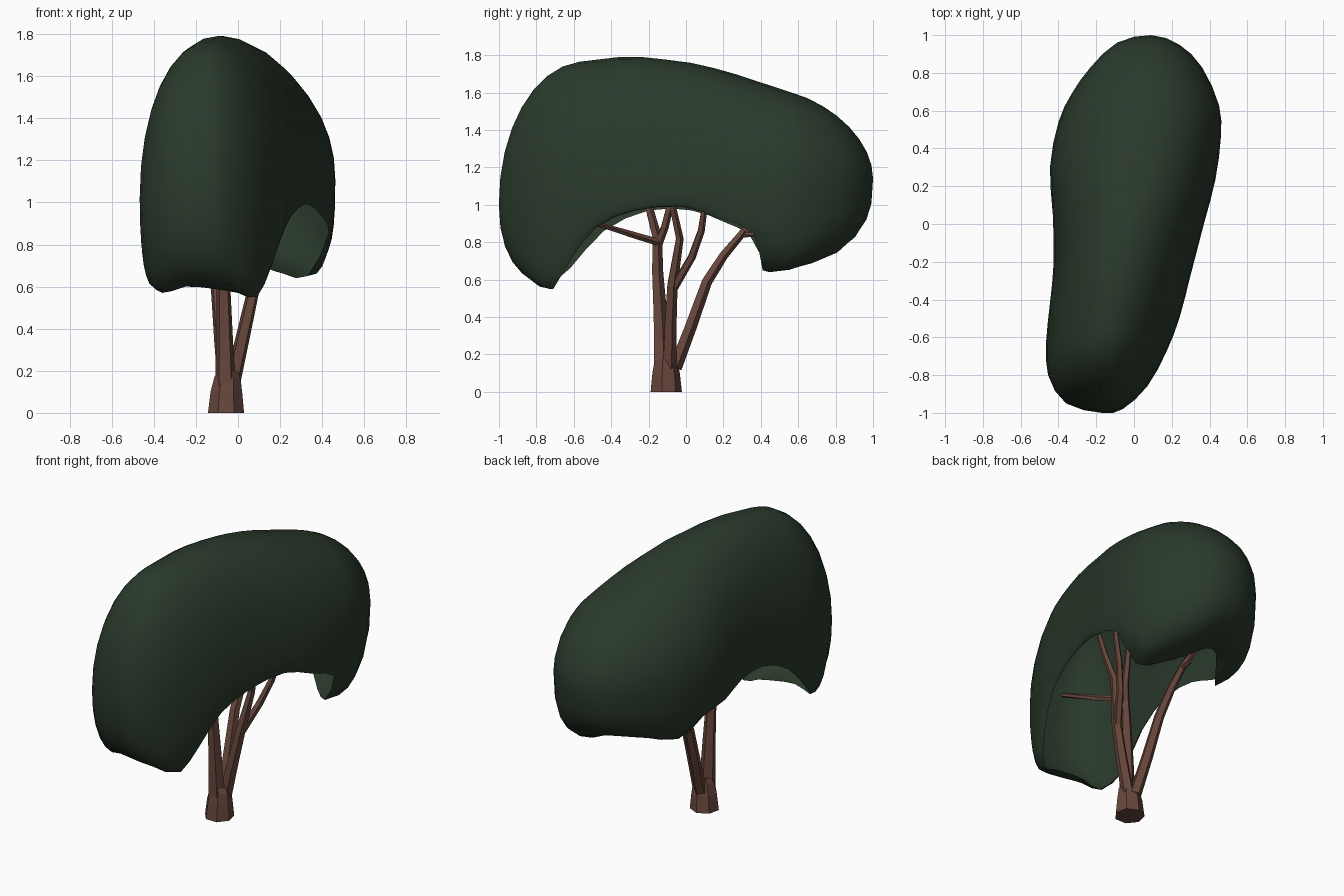
import bpy, bmesh, math
from mathutils import Vector

if "Cube" in bpy.data.objects:
    bpy.data.objects.remove(bpy.data.objects["Cube"])


def material(name, rgb):
    m = bpy.data.materials.new(name)
    m.diffuse_color = (*rgb, 1)
    m.use_nodes = True
    m.node_tree.nodes["Principled BSDF"].inputs["Base Color"].default_value = m.diffuse_color
    return m


LEAF = material("dark leaf green", (0.023, 0.041, 0.024))
BARK = material("brown bark", (0.135, 0.062, 0.045))


def finish(bm, name, mat, smooth=False):
    me = bpy.data.meshes.new(name)
    bm.to_mesh(me)
    bm.free()
    me.materials.append(mat)
    for p in me.polygons:
        p.use_smooth = smooth
    ob = bpy.data.objects.new(name, me)
    bpy.context.collection.objects.link(ob)
    return ob


# Branches: tapered tubes along a path of (x, y, z, radius)
def limb(name, path, sides=5, thick=1.12):
    bm = bmesh.new()
    pts = [Vector(p[:3]) for p in path]
    rings = []
    for i, p in enumerate(pts):
        d = (pts[min(i + 1, len(pts) - 1)] - pts[max(i - 1, 0)]).normalized()
        if p.z == 0:
            d = Vector((0, 0, 1))
        u = Vector((0, 1, 0)) if abs(d.y) < 0.8 else Vector((1, 0, 0))
        u = (u - d * u.dot(d)).normalized()
        v = d.cross(u)
        r = path[i][3] * thick
        rings.append([bm.verts.new(p + r * (math.cos(a) * u + math.sin(a) * v))
                      for a in (2 * math.pi * k / sides for k in range(sides))])
    for a, b in zip(rings, rings[1:]):
        for k in range(sides):
            j = (k + 1) % sides
            bm.faces.new((a[k], a[j], b[j], b[k]))
    bm.faces.new(rings[0][::-1])
    bm.faces.new(rings[-1])
    bmesh.ops.recalc_face_normals(bm, faces=bm.faces)
    return finish(bm, name, BARK)


limb("trunk_base", [(-.057, -.11, 0, .088), (-.055, -.11, .1, .077),
                    (-.05, -.11, .17, .063), (-.05, -.11, .2, .045)], 7, 1)
limb("main_stem", [(-.06, -.13, .12, .045), (-.065, -.14, .4, .036),
                   (-.07, -.155, .65, .029), (-.06, -.155, .82, .025),
                   (-.07, -.2, .99, .02), (-.08, -.24, 1.15, .014)])
limb("main_stem_fork", [(-.06, -.15, .79, .022), (-.03, -.115, .88, .02),
                        (-.02, -.085, 1.0, .018), (-.02, -.07, 1.12, .014)])
limb("front_twig", [(-.05, -.15, .8, .018), (.03, -.3, .845, .016), (.15, -.47, .895, .012)])
limb("right_stem", [(-.03, -.09, .13, .036), (.025, -.085, .37, .031), (.07, -.075, .57, .027),
                    (.12, -.035, .82, .02), (.16, -.07, .98, .017), (.18, -.1, 1.12, .013)])
limb("right_stem_fork", [(.065, -.07, .55, .022), (.13, .03, .72, .02),
                         (.18, .08, .86, .018), (.22, .1, 1.0, .015), (.24, .11, 1.1, .012)])
limb("back_stem", [(-.06, -.06, .13, .034), (-.08, .02, .34, .031), (-.1, .11, .59, .027),
                   (-.11, .2, .73, .023), (-.12, .31, .86, .019), (-.14, .42, .94, .014)])
limb("back_twig", [(-.12, .28, .84, .014), (-.11, .38, .84, .011)])

# Canopy: open shell, meridians run from a top spine over the widest outline to the rim
OUTLINE = [(-.17, -1), (-.06, -.98), (.07, -.86), (.17, -.68), (.24, -.5), (.30, -.27),
           (.37, 0), (.43, .23), (.46, .46), (.45, .63), (.36, .83), (.24, .95),
           (.09, 1), (-.09, .96), (-.23, .83), (-.33, .69), (-.40, .54), (-.445, .3),
           (-.43, .05), (-.425, -.2), (-.445, -.42), (-.465, -.62), (-.455, -.8), (-.36, -.95)]
RIM = [(-.12, -.74, .59), (0, -.73, .57), (.09, -.71, .55), (.16, -.62, .70),
       (.22, -.48, .88), (.28, -.27, .97), (.34, -.02, .99), (.40, .17, .93),
       (.43, .36, .85), (.33, .41, .65), (.22, .49, .66), (.11, .6, .70),
       (0, .65, .77), (-.1, .62, .79), (-.2, .5, .76), (-.28, .4, .73),
       (-.36, .34, .84), (-.42, .2, .91), (-.415, .03, .97), (-.41, -.2, .97),
       (-.425, -.44, .86), (-.43, -.62, .66), (-.36, -.74, .57), (-.25, -.75, .6)]
TOP = [(-.57, 1.765), (-.3, 1.797), (0, 1.765), (.2, 1.72), (.55, 1.605)]


def top_height(y):
    for (a, za), (b, zb) in zip(TOP, TOP[1:]):
        if y <= b:
            return za + (zb - za) * (y - a) / (b - a)
    return TOP[-1][1]


def refine(loop):
    """Double the points of a closed loop along a smooth curve."""
    q = [Vector(p) for p in loop]
    n, out = len(q), []
    for i in range(n):
        a, b, c, d = q[i - 1], q[i], q[(i + 1) % n], q[(i + 2) % n]
        out += [b, (b + c) * .5625 - (a + d) * .0625]
    return out


outline, rim = refine(OUTLINE), refine(RIM)
N, UP, LOW = len(outline), 8, 6
bm = bmesh.new()
cols = []
for i in range(N):
    ox, oy = outline[i]
    o = Vector((ox, oy, 1.07 + .07 * oy))
    r = rim[i]
    sy = (oy + outline[(N - i) % N].y) / 2   # left and right share the spine point
    sy = max(-.57, min(.55, sy))
    s = Vector((-.025 + .19 * sy, sy, top_height(sy)))
    tilt = (oy - sy) * (-.3 if sy > 0 else .15)    # the crown slopes down to both ends
    full = .75 if oy > .4 else .92                 # the back lobe hangs fuller
    col = []
    for k in range(UP + 1):
        t = math.pi / 2 * k / UP
        p = s.lerp(o, math.sin(t) ** .96)
        p.z = s.z + tilt * math.sin(t) + (o.z - s.z - tilt) * (1 - max(0, math.cos(t)) ** .96)
        col.append(bm.verts.new(p))
    for k in range(1, LOW + 1):
        t = math.pi / 2 * k / LOW
        p = r.lerp(o, max(0, math.cos(t)) ** full)
        p.z = o.z + (r.z - o.z) * math.sin(t) ** full
        col.append(bm.verts.new(p))
    cols.append(col)
for i in range(N):
    a, b = cols[i], cols[(i + 1) % N]
    for k in range(UP + LOW):
        bm.faces.new((a[k], a[k + 1], b[k + 1], b[k]))
bmesh.ops.remove_doubles(bm, verts=bm.verts, dist=1e-4)
bmesh.ops.recalc_face_normals(bm, faces=bm.faces)
if sum(f.normal.z * f.calc_area() for f in bm.faces) < 0:
    bmesh.ops.reverse_faces(bm, faces=bm.faces)
finish(bm, "canopy", LEAF, True)
